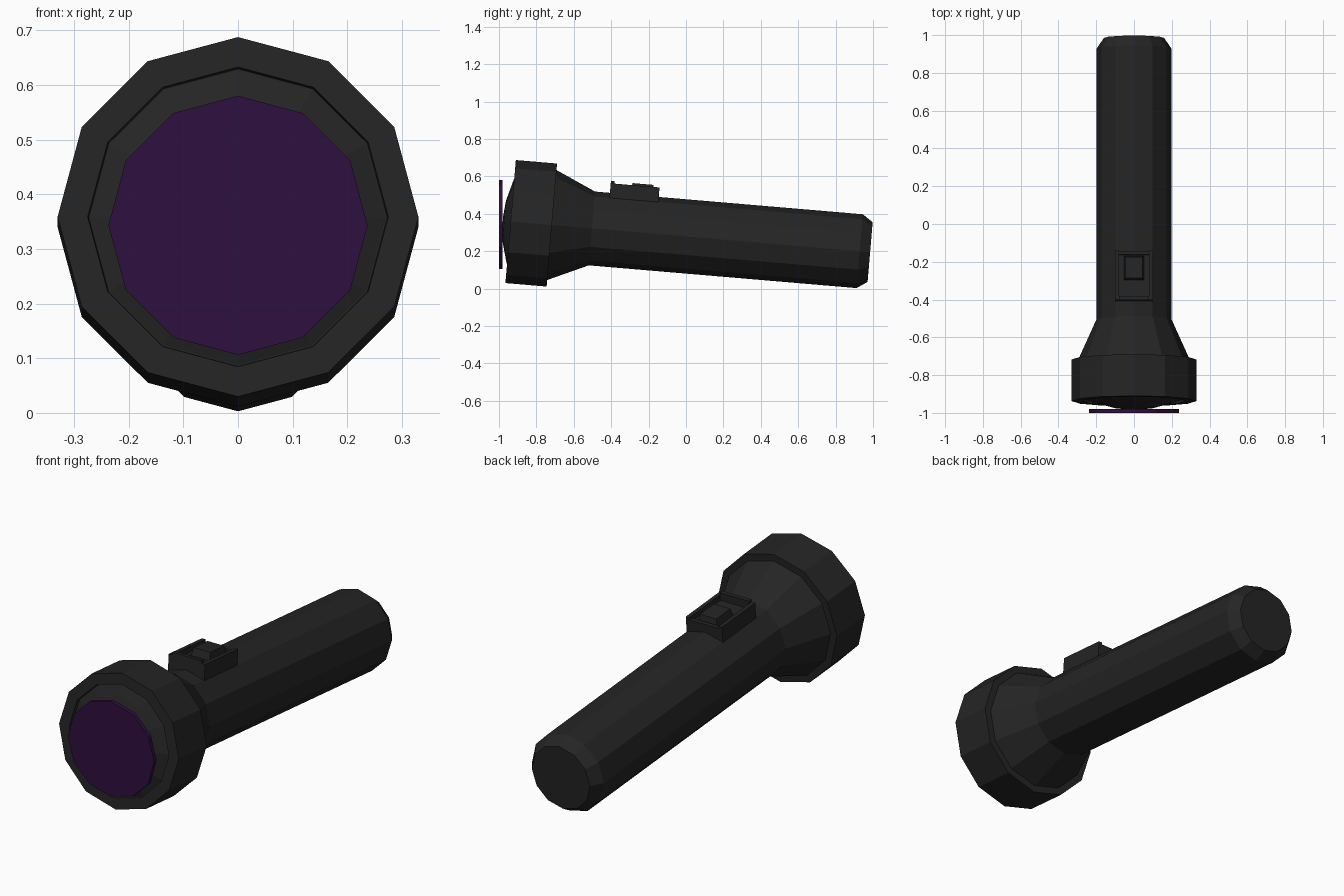
import bpy, bmesh, math
from mathutils import Matrix

if "Cube" in bpy.data.objects:
    bpy.data.objects.remove(bpy.data.objects["Cube"])

TILT = Matrix.Translation((0, 0, 0.279)) @ Matrix.Rotation(math.radians(-4.85), 4, 'X')
SIDES = 12


def material(name, rgb):
    m = bpy.data.materials.new(name)
    m.diffuse_color = (*rgb, 1)
    m.use_nodes = True
    m.node_tree.nodes["Principled BSDF"].inputs["Base Color"].default_value = m.diffuse_color
    return m


BLACK = material("matt black", (0.018, 0.018, 0.018))
PURPLE = material("dark purple", (0.028, 0.005, 0.049))


def finish(name, bm, mat, matrix):
    bmesh.ops.remove_doubles(bm, verts=bm.verts, dist=1e-5)
    bmesh.ops.recalc_face_normals(bm, faces=bm.faces)
    me = bpy.data.meshes.new(name)
    bm.to_mesh(me)
    bm.free()
    me.materials.append(mat)
    ob = bpy.data.objects.new(name, me)
    bpy.context.collection.objects.link(ob)
    ob.matrix_world = matrix


def lathe(name, profile, mat, matrix=TILT):
    """Spin (y, radius) points round the y axis, with a corner at the top."""
    bm = bmesh.new()
    rings = []
    for y, r in profile:
        rings.append([bm.verts.new((r * math.sin(i * math.tau / SIDES), y,
                                    r * math.cos(i * math.tau / SIDES)))
                      for i in range(SIDES)])
    for a, b in zip(rings, rings[1:]):
        for i in range(SIDES):
            j = (i + 1) % SIDES
            bm.faces.new((a[i], a[j], b[j], b[i]))
    bm.faces.new(rings[0])
    bm.faces.new(rings[-1])
    finish(name, bm, mat, matrix)


def box(name, x, y, z, inset=0.0):
    """Box from ranges; the top may be drawn in by an inset."""
    bm = bmesh.new()
    bmesh.ops.create_cube(bm, size=1)
    for v in bm.verts:
        k = inset if v.co.z > 0 else 0
        for axis, (lo, hi) in enumerate((x, y, z)):
            d = k if axis < 2 else 0
            v.co[axis] = hi - d if v.co[axis] > 0 else lo + d
    finish(name, bm, BLACK, TILT)


# handle, flared neck, head collar and tail chamfer in one profile
lathe("torch_body", [(-0.925, 0.273), (-0.941, 0.275), (-0.941, 0.33), (-0.72, 0.33),
                     (-0.72, 0.295), (-0.505, 0.198), (0.932, 0.198), (0.988, 0.16)], BLACK)

# bulged reflector cover and flat lens plate in front of it
lathe("reflector_cover", [(-0.983, 0.03), (-0.975, 0.11), (-0.945, 0.22), (-0.924, 0.273)], BLACK)
lathe("lens", [(-1.0, 0.237), (-0.98, 0.237)], PURPLE, Matrix.Translation((0, 0, 0.343)))

# switch housing: floor, two side walls, raised front wall, low back wall
box("switch_floor", (-0.09, 0.09), (-0.42, -0.17), (0.16, 0.222))
for side, x in (("left", (-0.10, -0.08)), ("right", (0.08, 0.10))):
    box("switch_wall_" + side, x, (-0.425, -0.163), (0.165, 0.249))
box("switch_wall_front", (-0.08, 0.08), (-0.425, -0.405), (0.165, 0.262))
box("switch_wall_back", (-0.08, 0.08), (-0.183, -0.163), (0.165, 0.238))

# sliding button
box("switch_button", (-0.057, 0.057), (-0.32, -0.185), (0.20, 0.26), 0.012)
